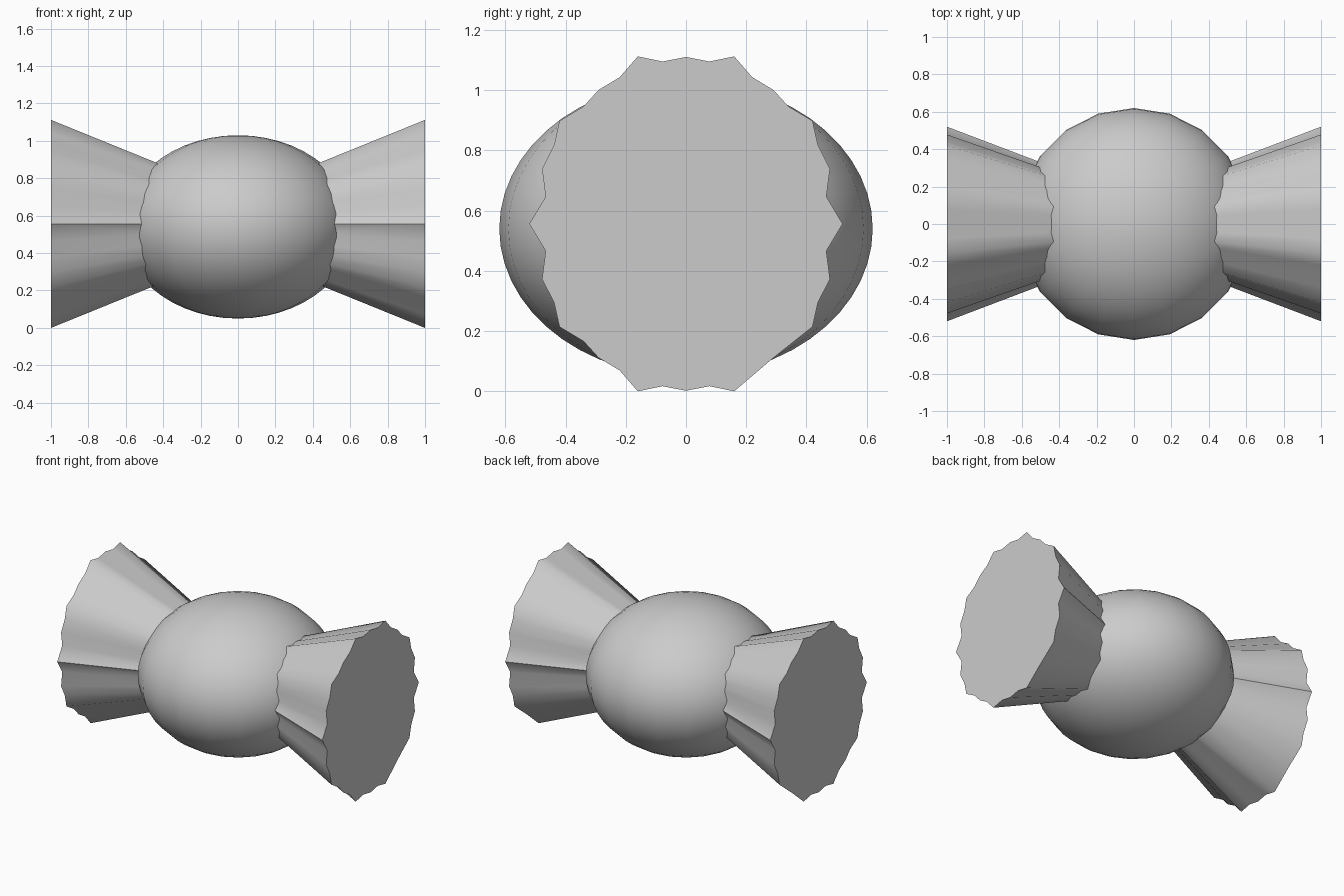
import bpy, bmesh

if "Cube" in bpy.data.objects:
    bpy.data.objects.remove(bpy.data.objects["Cube"])

CZ = 0.556  # height of the wrapper axis


def finish(bm, name, angle):
    bmesh.ops.recalc_face_normals(bm, faces=bm.faces[:])
    me = bpy.data.meshes.new(name)
    bm.to_mesh(me)
    bm.free()
    ob = bpy.data.objects.new(name, me)
    bpy.context.collection.objects.link(ob)
    bpy.ops.object.select_all(action='DESELECT')
    ob.select_set(True)
    bpy.context.view_layer.objects.active = ob
    bpy.ops.object.shade_smooth_by_angle(angle=angle)
    return ob


# Round, slightly flattened sweet body
bm = bmesh.new()
bmesh.ops.create_uvsphere(bm, u_segments=20, v_segments=26, radius=1)
for v in bm.verts:
    v.co = (v.co.x * 0.62, v.co.y * 0.62, v.co.z * 0.49 + 0.54)
finish(bm, "candy_body", 0.7)

# Quarter of the fluted wrapper rim (y, z from axis), top to side
quarter = [(0, .554), (.078, .539), (.16, .556), (.22, .487), (.29, .445),
           (.34, .39), (.42, .342), (.438, .262), (.478, .183), (.466, .09), (.52, 0)]
upper_left = [(-y, z) for y, z in reversed(quarter[1:])]
lower_left = [(-y, -z) for y, z in quarter[:-1]]
# the lower right quarter has a few folds pulled flat
lower_right = [(y, -z) for i, (y, z) in enumerate(quarter) if i not in (0, 3, 5)]
rim = quarter + list(reversed(lower_right[:-1])) + lower_left + upper_left


# Flared twisted ends, capped flat outside
def wrapper_end(side, name):
    bm = bmesh.new()
    rings = []
    for x in (0.40, 1.0):
        s = 1 - 0.73 * (1 - x)
        rings.append([bm.verts.new((side * x, y * s, CZ + z * s)) for y, z in rim])
    n = len(rim)
    for i in range(n):
        j = (i + 1) % n
        bm.faces.new((rings[0][i], rings[0][j], rings[1][j], rings[1][i]))
    bm.faces.new(rings[1])
    finish(bm, name, 1.0)


wrapper_end(1, "wrapper_end_right")
wrapper_end(-1, "wrapper_end_left")
